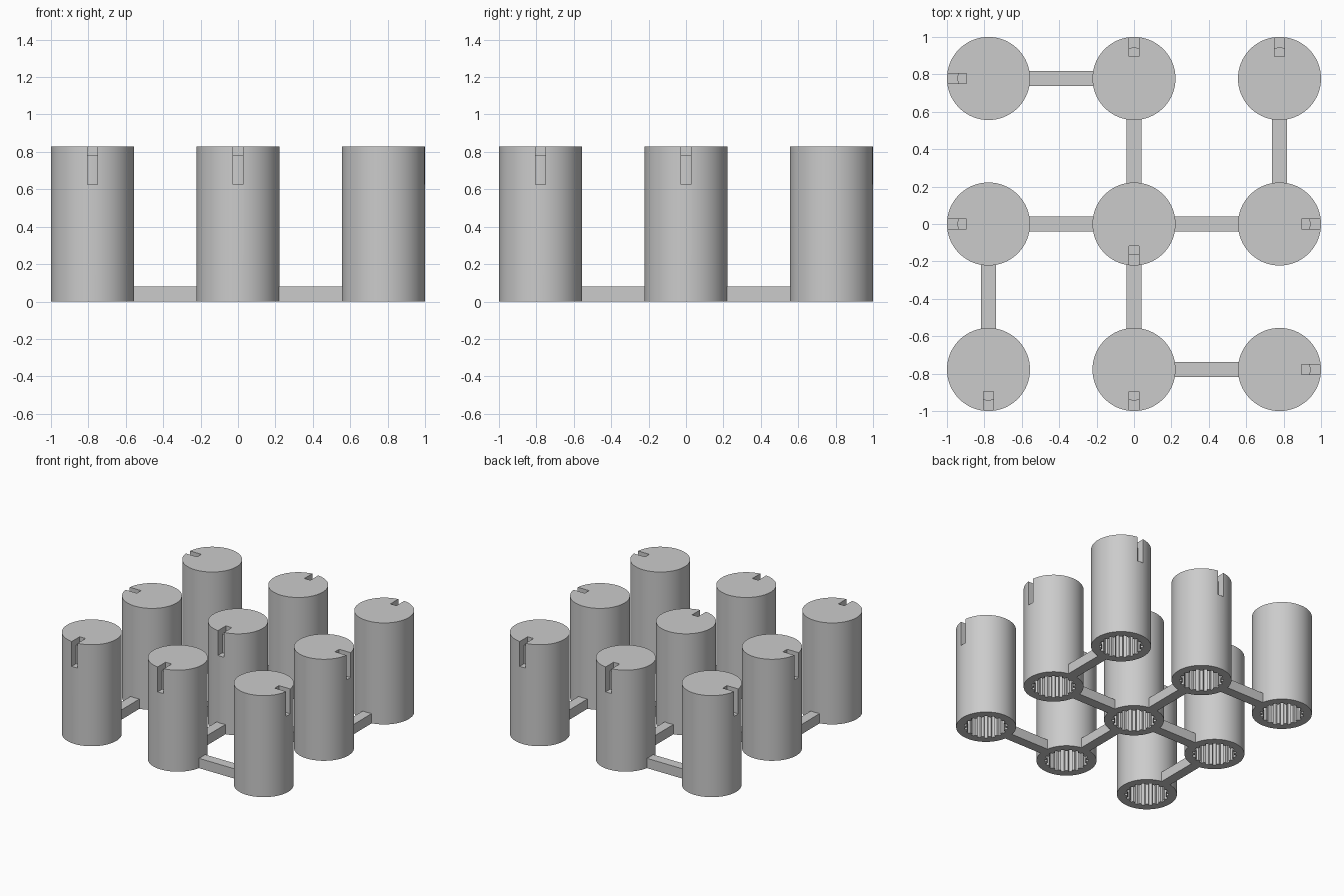
import bpy, bmesh, math
from mathutils import Matrix

cube = bpy.data.objects.get("Cube")
if cube:
    bpy.data.objects.remove(cube, do_unlink=True)

R, H, PITCH = 0.222, 0.83, 0.778
BAR_W, BAR_H = 0.08, 0.08
SLOT_W, SLOT_R = 0.054, 0.165
TEETH = 18

grey = bpy.data.materials.new("plain grey")
grey.use_nodes = True
colour = (0.6, 0.6, 0.6, 1)
grey.diffuse_color = colour
grey.node_tree.nodes["Principled BSDF"].inputs["Base Color"].default_value = colour


def add_object(name, mesh):
    ob = bpy.data.objects.new(name, mesh)
    bpy.context.collection.objects.link(ob)
    return ob


def prism(name, outline, z0, z1):
    """Extrude a flat outline from z0 to z1."""
    bm = bmesh.new()
    face = bm.faces.new([bm.verts.new((x, y, z0)) for x, y in outline])
    top = bmesh.ops.extrude_face_region(bm, geom=[face])["geom"]
    verts = [v for v in top if isinstance(v, bmesh.types.BMVert)]
    bmesh.ops.translate(bm, vec=(0, 0, z1 - z0), verts=verts)
    bmesh.ops.recalc_face_normals(bm, faces=bm.faces)
    mesh = bpy.data.meshes.new(name)
    bm.to_mesh(mesh)
    bm.free()
    mesh.materials.append(grey)
    return add_object(name, mesh)


def polar(r, a):
    return (r * math.cos(a), r * math.sin(a))


def rect(x0, x1, y0, y1):
    return [(x0, y0), (x1, y0), (x1, y1), (x0, y1)]


# Plain knob body
body = prism("knob_body", [polar(R, math.tau * i / 96) for i in range(96)], 0, H)

# Splined bore, open at the bottom
step = math.tau / TEETH
bore = []
for i in range(TEETH):
    for r, f in ((0.146, -0.2), (0.146, 0.2), (0.162, 0.3), (0.162, 0.7)):
        bore.append(polar(r, step * (i + f)))
bore_cutter = prism("bore_cutter", bore, -0.1, 0.7)

# Marker slot towards +x: deep in the rim with a curved back, shallow on the top
half = math.asin(SLOT_W / 2 / SLOT_R)
arc = [polar(SLOT_R, half * (1 - i / 4)) for i in range(9)]
rim = arc + [(0.3, -SLOT_W / 2), (0.3, SLOT_W / 2)]
rim_cutter = prism("rim_slot_cutter", rim, 0.627, 0.9)
top_cutter = prism("top_slot_cutter",
                   rect(0.118, 0.3, -SLOT_W / 2, SLOT_W / 2), 0.78, 0.95)

cutters = [bore_cutter, rim_cutter, top_cutter]
for cutter in cutters:
    cutter.hide_render = True
    mod = body.modifiers.new(cutter.name, 'BOOLEAN')
    mod.operation = 'DIFFERENCE'
    mod.solver = 'EXACT'
    mod.object = cutter

graph = bpy.context.evaluated_depsgraph_get()
knob_mesh = bpy.data.meshes.new_from_object(body.evaluated_get(graph))
knob_mesh.name = "knob"
for ob in cutters + [body]:
    bpy.data.objects.remove(ob, do_unlink=True)

# Nine knobs: column, row, slot direction in quarter turns
knobs = {
    (-1, 1): 2, (0, 1): 1, (1, 1): 1,
    (-1, 0): 2, (0, 0): 3, (1, 0): 0,
    (-1, -1): 3, (0, -1): 3, (1, -1): 0,
}
columns = {-1: "right", 0: "middle", 1: "left"}
rows = {-1: "front", 0: "centre", 1: "back"}
knob_objects = []
for (c, r), turn in knobs.items():
    ob = add_object(f"knob_{rows[r]}_{columns[c]}", knob_mesh)
    ob.matrix_world = (Matrix.Translation((c * PITCH, r * PITCH, 0))
                       @ Matrix.Rotation(turn * math.pi / 2, 4, 'Z'))
    knob_objects.append(ob)

bpy.ops.object.select_all(action='DESELECT')
knob_objects[0].select_set(True)
bpy.context.view_layer.objects.active = knob_objects[0]
bpy.ops.object.shade_smooth_by_angle(angle=math.radians(20))

# Connecting bars: each starts at a knob and runs along +x or +y
bars = [((-1, 1), 'X'), ((-1, 0), 'X'), ((0, 0), 'X'), ((0, -1), 'X'),
        ((0, 0), 'Y'), ((1, 0), 'Y'), ((-1, -1), 'Y'), ((0, -1), 'Y')]
inset = R - 0.01
for (c, r), axis in bars:
    bar = prism(f"bar_{rows[r]}_{columns[c]}_{axis.lower()}",
                rect(inset, PITCH - inset, -BAR_W / 2, BAR_W / 2), 0, BAR_H)
    bar.location = (c * PITCH, r * PITCH, 0)
    if axis == 'Y':
        bar.rotation_euler.z = math.pi / 2
